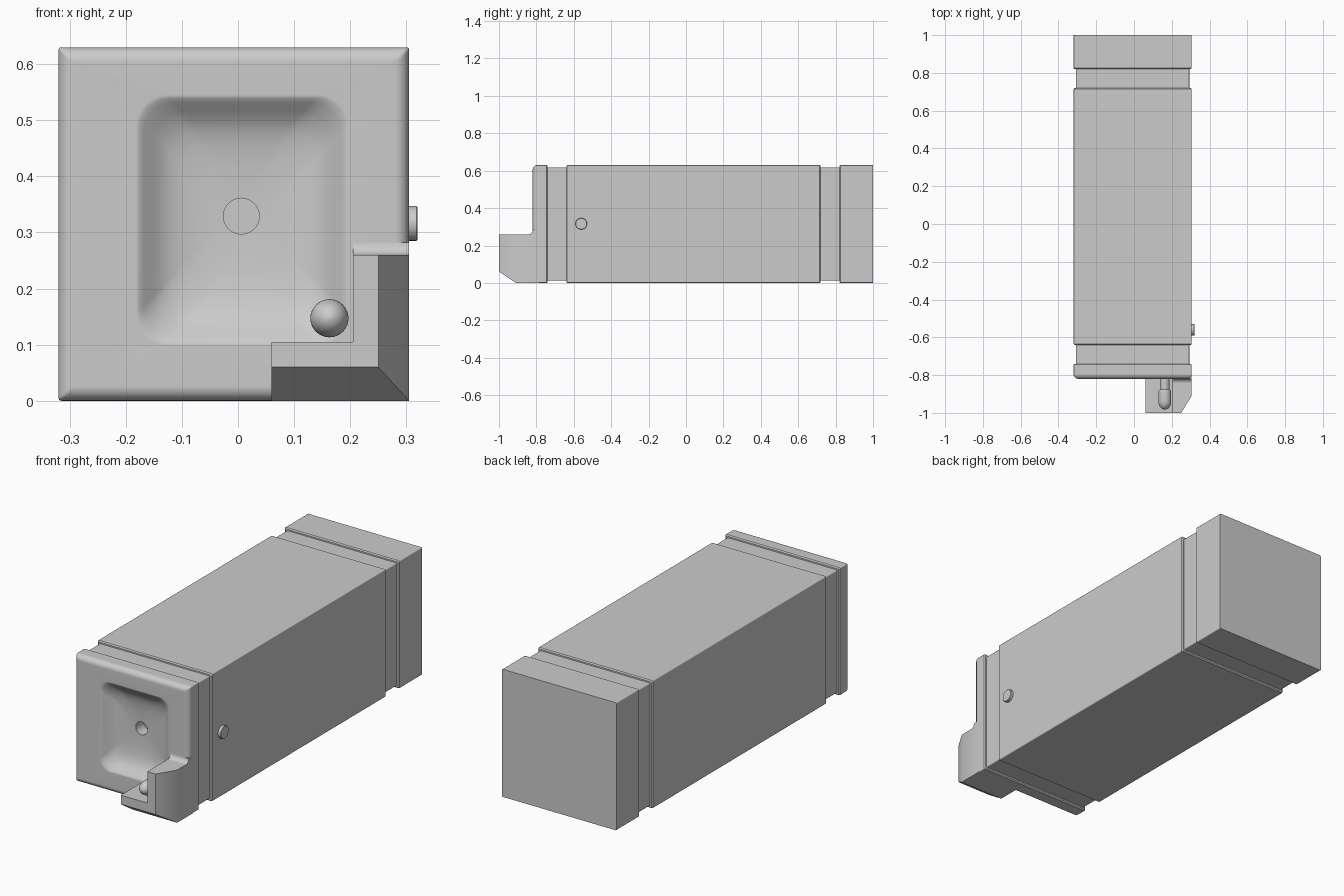
import bpy, bmesh, math
from math import sin, cos, pi

if "Cube" in bpy.data.objects:
    bpy.data.objects.remove(bpy.data.objects["Cube"])


def finish(name, bm, angle=32):
    bmesh.ops.remove_doubles(bm, verts=bm.verts, dist=1e-5)
    bmesh.ops.recalc_face_normals(bm, faces=bm.faces)
    me = bpy.data.meshes.new(name)
    bm.to_mesh(me)
    bm.free()
    ob = bpy.data.objects.new(name, me)
    bpy.context.collection.objects.link(ob)
    bpy.ops.object.select_all(action='DESELECT')
    ob.select_set(True)
    bpy.context.view_layer.objects.active = ob
    bpy.ops.object.shade_smooth_by_angle(angle=math.radians(angle))
    mod = ob.modifiers.new("weighted_normals", 'WEIGHTED_NORMAL')
    mod.keep_sharp = True
    return ob


def loft(name, rings):
    """Skin a list of equal-length point rings and cap both ends."""
    bm = bmesh.new()
    vs = [[bm.verts.new(p) for p in ring] for ring in rings]
    n = len(vs[0])
    for a, b in zip(vs, vs[1:]):
        for i in range(n):
            j = (i + 1) % n
            bm.faces.new((a[i], a[j], b[j], b[i]))
    bm.faces.new(vs[0])
    bm.faces.new(vs[-1])
    return finish(name, bm)


def round_rect(cx, cz, hx, hz, r, y, seg=7):
    pts = []
    for k, (sx, sz) in enumerate(((1, 1), (-1, 1), (-1, -1), (1, -1))):
        for i in range(seg + 1):
            a = (k + i / seg) * pi / 2
            pts.append((cx + sx * (hx - r) + r * cos(a), y,
                        cz + sz * (hz - r) + r * sin(a)))
    return pts


def lathe(name, profile, place, seg=32):
    """Profile of (radius, distance); place maps (u, v, distance) to 3D."""
    return loft(name, [[place(r * cos(2 * pi * i / seg), r * sin(2 * pi * i / seg), d)
                        for i in range(seg)] for r, d in profile])


# Casing: long square block, two grooves, rounded front rim
CX, CZ, HX, HZ = -0.0075, 0.315, 0.3125, 0.315
G, E = 0.012, 0.005
R = 0.026
steps = [(1.0, 0)]
for back, front in ((0.82, 0.72), (-0.64, -0.74)):
    steps += [(back + E, 0), (back, E), (back, G), (front, G), (front, E), (front - E, 0)]
steps += [(-0.82 + R * (1 - sin(t * pi / 12)), R * (1 - cos(t * pi / 12))) for t in range(7)]
rings = [round_rect(CX, CZ, HX - d, HZ - d, 0.005, y) for y, d in steps]

# Dished recess in the front, running in to a round hole
dish = [(0.190, 0.223, 0.055, 0.0), (0.184, 0.217, 0.055, 0.002),
        (0.176, 0.209, 0.055, 0.008), (0.162, 0.194, 0.055, 0.021),
        (0.147, 0.178, 0.055, 0.034), (0.130, 0.158, 0.055, 0.044),
        (0.108, 0.132, 0.050, 0.051), (0.080, 0.095, 0.045, 0.056),
        (0.050, 0.055, 0.040, 0.058)]
rings += [round_rect(0.008, 0.322, hx, hz, r, -0.82 + d) for hx, hz, r, d in dish]
rings += [round_rect(0.006, 0.329, 0.032, 0.032, 0.032, -0.82 + d) for d in (0.059, 0.12)]
loft("casing", rings)

# L-shaped corner bracket with chamfered outer front edges
def bracket_ring(y, right, bottom):
    return [(x, y, z) for x, z in ((0.06, bottom), (right, bottom), (right, 0.26),
                                   (0.205, 0.26), (0.205, 0.105), (0.06, 0.105))]

loft("corner_bracket", [bracket_ring(-0.785, 0.305, 0), bracket_ring(-0.91, 0.305, 0),
                        bracket_ring(-1.0, 0.25, 0.06)])

# Small concave fillet where the bracket top meets the front face
F = 0.022
fillet = [(-0.79, 0.255), (-0.82 - F, 0.255)]
fillet += [(-0.82 - F + F * sin(t * pi / 12), 0.26 + F - F * cos(t * pi / 12)) for t in range(7)]
fillet += [(-0.79, 0.26 + F)]
loft("bracket_fillet", [[(x, y, z) for y, z in fillet] for x in (0.205, 0.305)])

# Locating pin with a bullet-shaped tip
pin = [(0.026, -0.74), (0.026, -0.875), (0.031, -0.88), (0.034, -0.888), (0.034, -0.935)]
pin += [(0.034 * cos(t * pi / 16) + 0.0005, -0.935 - 0.048 * sin(t * pi / 16)) for t in range(1, 9)]
lathe("locating_pin", pin, lambda u, v, d: (0.163 + u, d, 0.147 + v))

# Round button on the right side
lathe("side_button", [(0.031, 0.295), (0.031, 0.318), (0.029, 0.32)],
      lambda u, v, d: (d, -0.56 + u, 0.316 + v))
